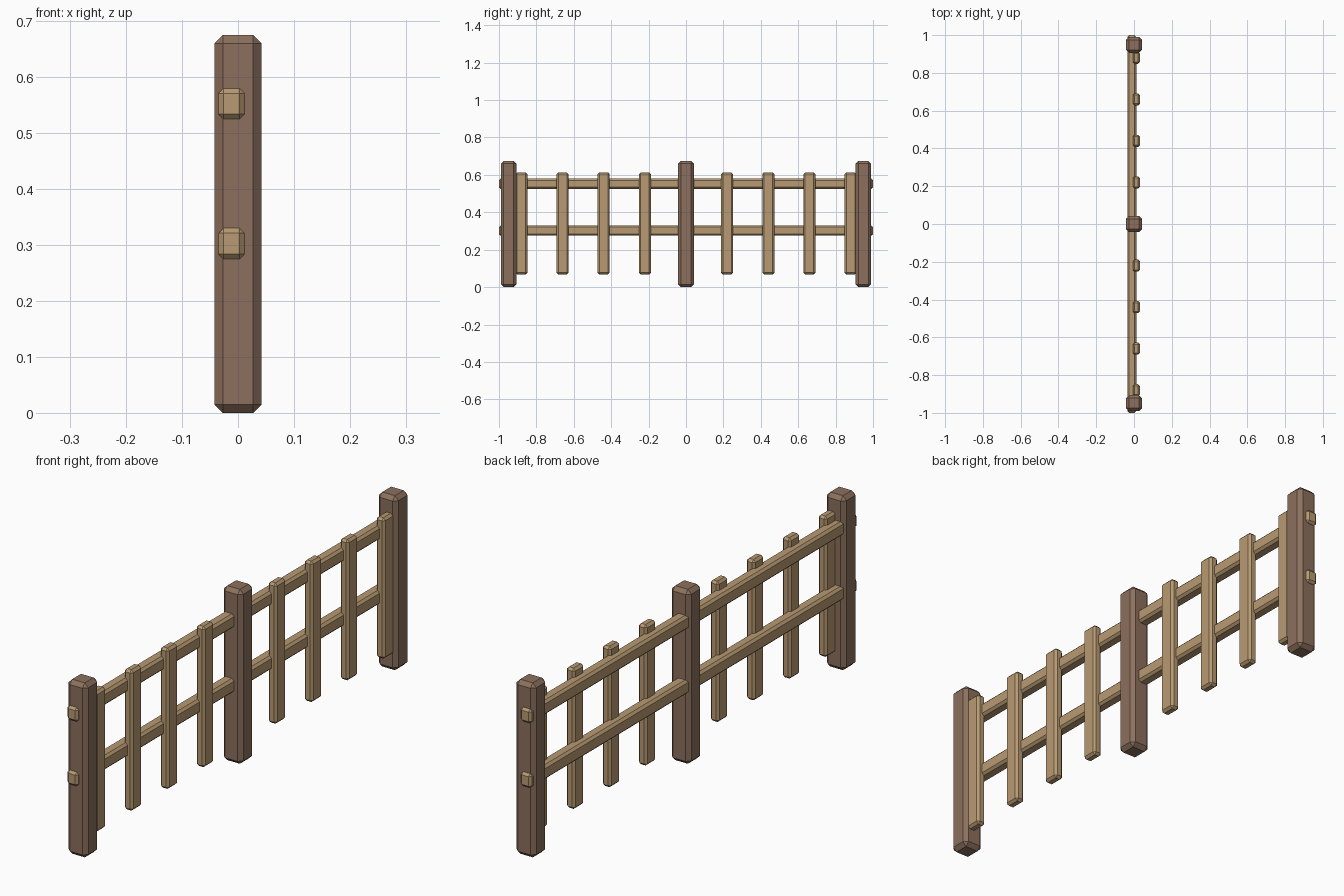
import bpy
import bmesh
from mathutils import Vector

default_cube = bpy.data.objects.get("Cube")
if default_cube:
    bpy.data.objects.remove(default_cube, do_unlink=True)


def make_material(name, color):
    mat = bpy.data.materials.new(name)
    mat.use_nodes = True
    mat.diffuse_color = color
    bsdf = next(n for n in mat.node_tree.nodes if n.type == 'BSDF_PRINCIPLED')
    bsdf.inputs["Base Color"].default_value = color
    return mat


def beam(name, low, high, chamfer, mat):
    """Box between two corners with flat chamfered edges."""
    low, high = Vector(low), Vector(high)
    bm = bmesh.new()
    bmesh.ops.create_cube(bm, size=1)
    bmesh.ops.scale(bm, vec=high - low, verts=bm.verts)
    bmesh.ops.bevel(bm, geom=bm.edges[:], offset=chamfer, segments=1,
                    affect='EDGES')
    mesh = bpy.data.meshes.new(name)
    bm.to_mesh(mesh)
    bm.free()
    mesh.materials.append(mat)
    obj = bpy.data.objects.new(name, mesh)
    obj.location = (low + high) / 2
    bpy.context.collection.objects.link(obj)
    return obj


dark_wood = make_material("dark wood", (0.262, 0.162, 0.109, 1))
light_wood = make_material("light wood", (0.479, 0.323, 0.168, 1))

# Three upright posts
POST_HALF = 0.042
for label, y in (("front", -0.948), ("middle", 0), ("back", 0.948)):
    beam(f"{label}_post", (-POST_HALF, y - POST_HALF, 0),
         (POST_HALF, y + POST_HALF, 0.675), 0.015, dark_wood)

# Two long rails running through the posts
for label, z in (("lower", 0.275), ("upper", 0.525)):
    beam(f"{label}_rail", (-0.035, -1, z), (0.012, 1, z + 0.055),
         0.009, light_wood)

# Four pickets in each bay, fixed to the +x side of the rails
for side, label in ((-1, "front"), (1, "back")):
    for i in range(1, 5):
        y = side * i * 0.22
        beam(f"{label}_picket_{i}", (-0.006, y - 0.032, 0.068),
             (0.031, y + 0.032, 0.613), 0.009, light_wood)
